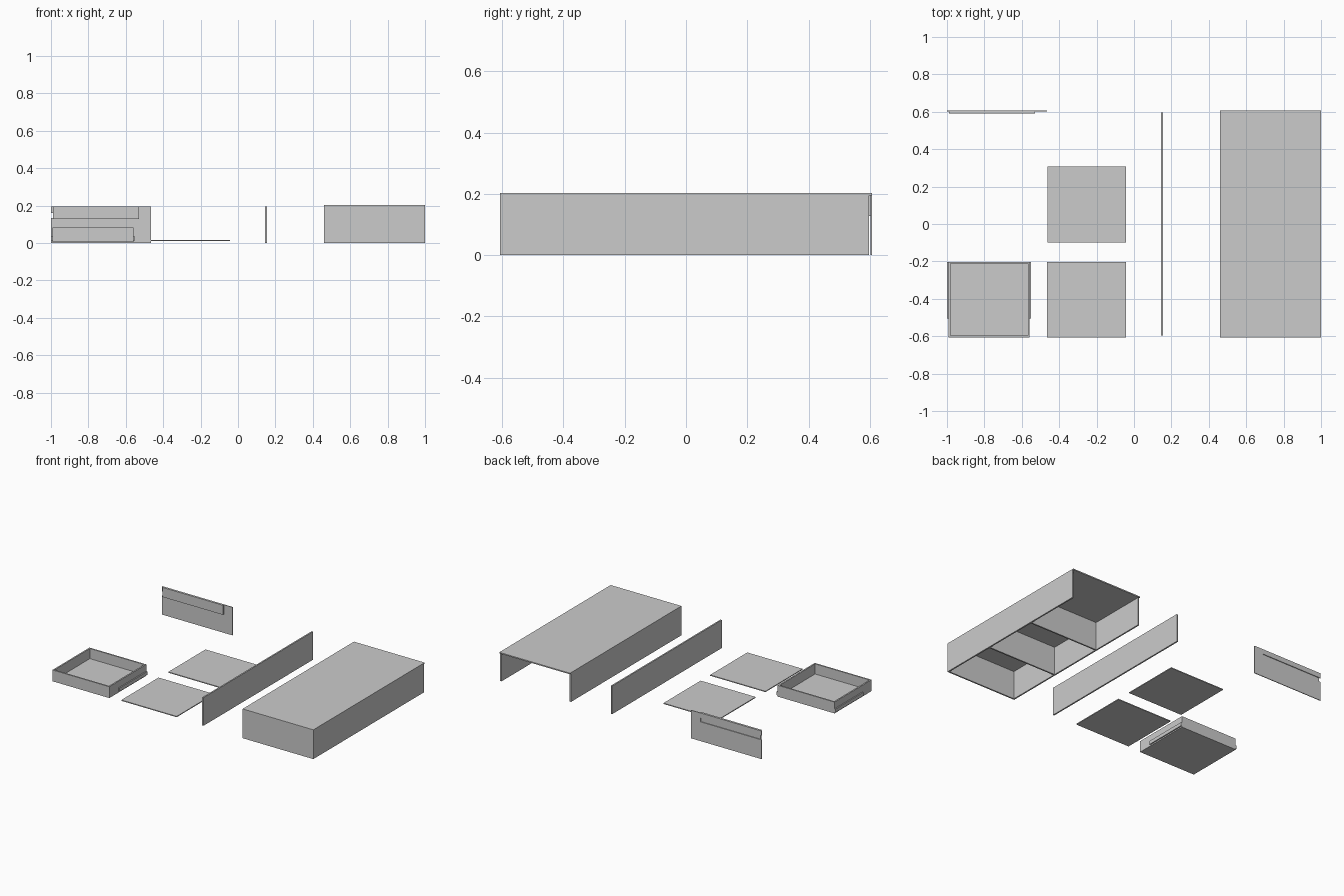
import bpy, bmesh

if "Cube" in bpy.data.objects:
    bpy.data.objects.remove(bpy.data.objects["Cube"])


def boxes(name, parts):
    """One object made of boxes given as (x0, x1, y0, y1, z0, z1)."""
    bm = bmesh.new()
    for x0, x1, y0, y1, z0, z1 in parts:
        verts = bmesh.ops.create_cube(bm, size=1)["verts"]
        bmesh.ops.scale(bm, vec=(x1 - x0, y1 - y0, z1 - z0), verts=verts)
        bmesh.ops.translate(bm, vec=((x0 + x1) / 2, (y0 + y1) / 2, (z0 + z1) / 2), verts=verts)
    mesh = bpy.data.meshes.new(name)
    bm.to_mesh(mesh)
    bm.free()
    ob = bpy.data.objects.new(name, mesh)
    bpy.context.collection.objects.link(ob)
    return ob


T = 0.01  # board thickness

# Cabinet shell: open underneath and at the back
X0, X1, Y0, Y1, H = 0.46, 1.0, -0.607, 0.607, 0.202
ZT = H - 0.008
boxes("cabinet_top", [(X0, X1, Y0, Y1, ZT, H)])
boxes("cabinet_sides", [(X0, X0 + T, Y0, 0.597, 0, ZT), (X1 - T, X1, Y0, 0.597, 0, ZT)])
boxes("cabinet_front", [(X0 + T, X1 - T, Y0, Y0 + T, 0, ZT)])

# Cross dividers making three compartments
for i, y in enumerate((-0.21, 0.19)):
    boxes(f"divider_{i + 1}", [(X0 + T, X1 - T, y - T / 2, y + T / 2, 0, ZT)])

# Loose long board
boxes("long_board", [(0.145, 0.155, -0.597, 0.597, 0, ZT)])

# Loose floor boards
boxes("floor_board_rear", [(-0.463, -0.043, -0.098, 0.307, 0.01, 0.016)])
boxes("floor_board_front", [(-0.465, -0.043, -0.607, -0.202, 0.01, 0.016)])

# End panel with a slot open at its left end, and the cover behind the slot
boxes("end_panel", [
    (-1.0, -0.465, 0.602, 0.607, 0, 0.133),
    (-1.0, -0.465, 0.602, 0.607, 0.16, ZT),
    (-0.535, -0.465, 0.602, 0.607, 0.133, 0.16)])
boxes("slot_cover", [(-0.99, -0.53, 0.592, 0.602, 0.128, ZT)])

# Open tray
TX0, TX1, TY0, TY1, TZ = -0.992, -0.558, -0.606, -0.202, 0.082
boxes("tray_floor", [(TX0, TX1, TY0, TY1, 0.004, 0.012)])
boxes("tray_walls", [
    (TX0, TX0 + T, TY0 + T, TY1 - T, 0.012, TZ),
    (TX1 - T, TX1, TY0 + T, TY1 - T, 0.012, TZ),
    (TX0, TX1, TY0, TY0 + T, 0.012, TZ),
    (TX0, TX1, TY1 - T, TY1, 0.012, TZ)])

# Runners on both sides of the tray
boxes("tray_runners", [
    (-1.0, TX0, -0.505, TY1, 0.012, 0.036),
    (TX1, -0.55, -0.505, TY1, 0.012, 0.036)])
